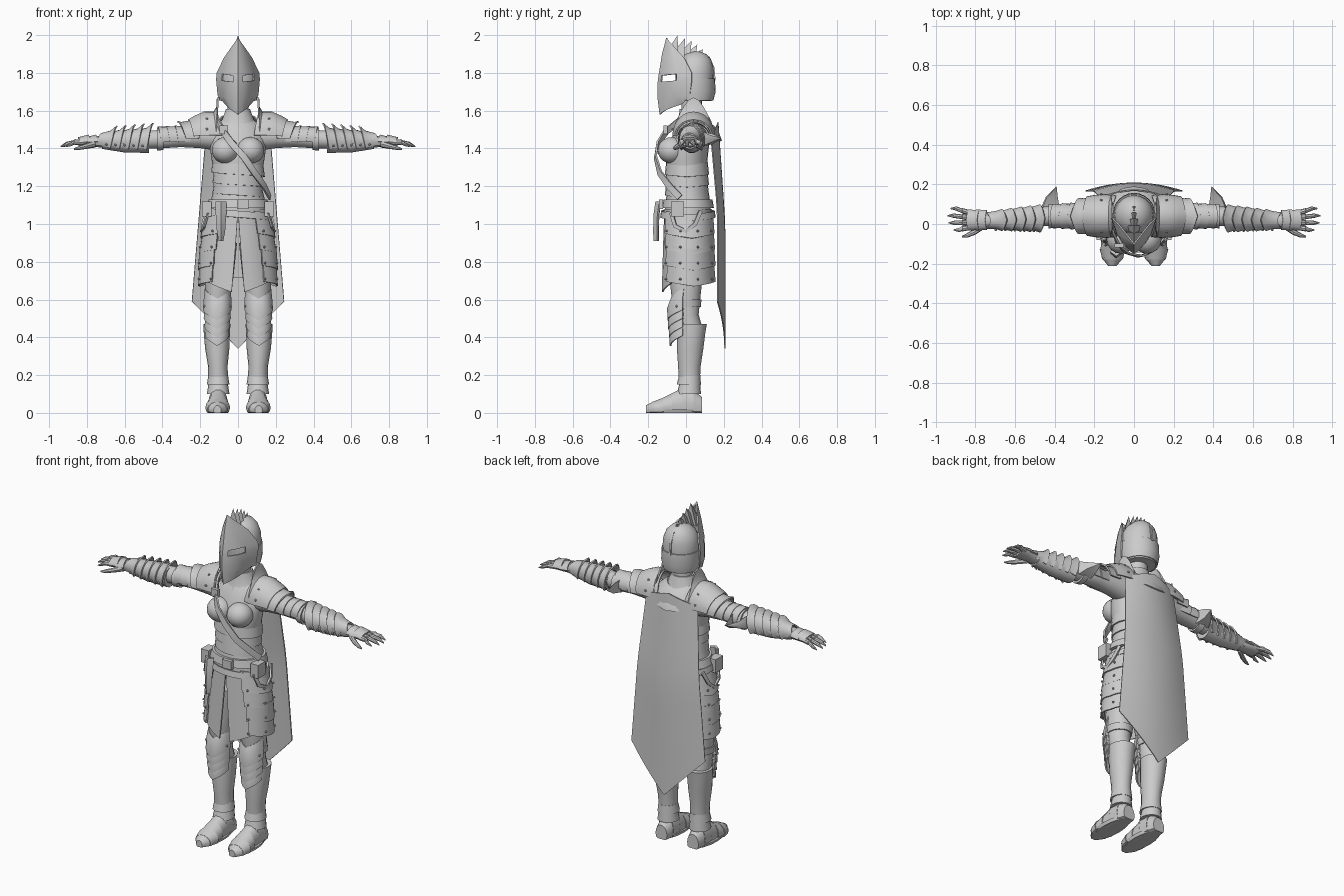
import bpy, bmesh, math
from mathutils import Vector

steel = bpy.data.materials.new("plain_grey")
steel.diffuse_color = (0.6, 0.6, 0.6, 1)


def finish(name, bm, thick=0, mirror=False):
    bmesh.ops.remove_doubles(bm, verts=bm.verts[:], dist=0.0002)
    bmesh.ops.recalc_face_normals(bm, faces=bm.faces[:])
    if thick:
        bmesh.ops.solidify(bm, geom=bm.faces[:], thickness=thick)
        bmesh.ops.recalc_face_normals(bm, faces=bm.faces[:])
    me = bpy.data.meshes.new(name)
    bm.to_mesh(me)
    bm.free()
    me.materials.append(steel)
    me.shade_smooth()
    me.set_sharp_from_angle(angle=math.radians(35))
    ob = bpy.data.objects.new(name, me)
    bpy.context.collection.objects.link(ob)
    if mirror:
        ob.modifiers.new("Mirror", 'MIRROR')
    return ob


def grid(name, rows, thick=0, mirror=False, closed=False, caps=False, skip=()):
    """Quad surface through rows of points."""
    bm = bmesh.new()
    vs = [[bm.verts.new(p) for p in row] for row in rows]
    n = len(rows[0])
    for i in range(len(rows) - 1):
        for j in range(n if closed else n - 1):
            if (i, j) not in skip:
                k = (j + 1) % n
                bm.faces.new((vs[i][j], vs[i][k], vs[i + 1][k], vs[i + 1][j]))
    if caps:
        bm.faces.new(vs[0][::-1])
        bm.faces.new(vs[-1])
    return finish(name, bm, thick, mirror)


def point(axis, ring, deg, dip=0):
    """Point on an elliptical ring (t, centre1, centre2, radius1, radius2)."""
    t, c1, c2, r1, r2 = ring[:5]
    a = c1 + r1 * math.cos(math.radians(deg))
    b = c2 + r2 * math.sin(math.radians(deg))
    t += dip
    if axis == 'z':
        return Vector((a, b, t))
    if axis == 'x':
        return Vector((t, a, b))
    return Vector((a, t, max(b, 0)))


def loft(name, axis, rings, n=16, mirror=False):
    rows = [[point(axis, r, 360 * j / n) for j in range(n)] for r in rings]
    return grid(name, rows, mirror=mirror, closed=True, caps=True)


def shell(name, axis, rings, a0, a1, n=12, dip=0, thick=0.008, mirror=True):
    """Curved plate; dip moves its middle along the axis into a chevron."""
    rows = [[point(axis, r, a0 + (a1 - a0) * j / n, dip * (1 - abs(2 * j / n - 1)))
             for j in range(n + 1)] for r in rings]
    return grid(name, rows, thick, mirror)


def ribbon(name, path, width, mirror=False):
    pts = [Vector(p) for p in path]
    rows = []
    for i, p in enumerate(pts):
        tan = pts[min(i + 1, len(pts) - 1)] - pts[max(i - 1, 0)]
        side = tan.cross(Vector((p.x, p.y, 0))).normalized() * width / 2
        rows.append([p - side, p + side])
    return grid(name, rows, 0.01, mirror)


def rivets(name, pts, r=0.007):
    bm = bmesh.new()
    for p in pts:
        ball = bmesh.ops.create_icosphere(bm, subdivisions=1, radius=r)
        bmesh.ops.translate(bm, verts=ball['verts'], vec=p)
    return finish(name, bm, mirror=True)


def box(name, loc, size, mirror=False):
    bm = bmesh.new()
    bmesh.ops.create_cube(bm, size=1)
    for v in bm.verts:
        v.co = Vector(loc) + v.co * Vector(size)
    return finish(name, bm, mirror=mirror)


# Helmet: dome, neck guard band and ridge
loft("helmet_dome", 'z', [(1.65, 0, .045, .09, .09), (1.71, 0, .045, .098, .10), (1.78, 0, .045, .102, .102),
     (1.83, 0, .045, .097, .1), (1.87, 0, .048, .08, .085), (1.9, 0, .052, .05, .055), (1.913, 0, .055, .015, .015)], 20)
shell("neck_guard", 'z', [(1.655, 0, .045, .1, .1), (1.70, 0, .045, .108, .112), (1.77, 0, .045, .106, .108)],
      -25, 205, 16, mirror=False)
ribbon("dome_ridge", [(0, .157, 1.76), (0, .15, 1.83), (0, .125, 1.885), (0, .07, 1.918)], .012)

# Face mask: keeled plate with open eye slits (keel y, keel z, side x, y, z)
rows = []
for ky, kz, sx, sy, sz in [(-.105, 1.985, .004, -.1, 1.98), (-.127, 1.9, .075, -.01, 1.88), (-.146, 1.783, .113, .03, 1.8),
                           (-.15, 1.75, .116, .03, 1.765), (-.15, 1.66, .108, .02, 1.68), (-.14, 1.58, .07, -.02, 1.635)]:
    row = []
    for u in (0, .18, .42, .65, 1):
        h = u * math.pi / 2
        row.append(Vector((sx * (.5 * u + .5 * math.sin(h)), ky + (sy - ky) * (.4 * u + .6 * (1 - math.cos(h))),
                           kz + (sz - kz) * u)))
    rows.append(row)
grid("face_mask", rows, .008, True, skip={(2, 1), (2, 2)})

# Swept crest feathers
for i, (ty, tz) in enumerate([(-.045, 2.0), (-.005, 1.985), (.03, 1.97), (.06, 1.95), (.09, 1.925)]):
    bm = bmesh.new()
    y, w = -.09 + .03 * i, .04 - .004 * i
    a, b, c, d = [bm.verts.new(p) for p in ((-w, y + .05, 1.87), (w, y + .05, 1.87), (0, y - .03, 1.88), (0, ty, tz))]
    for f in ((a, b, c), (a, b, d), (b, c, d), (c, a, d)):
        bm.faces.new(f)
    finish("crest_feather", bm)

# Neck and torso
loft("neck", 'z', [(1.5, 0, .035, .065, .06), (1.58, 0, .03, .055, .055), (1.69, 0, .03, .055, .055)])
loft("gorget", 'z', [(1.51, 0, .035, .115, .09), (1.55, 0, .035, .085, .075), (1.61, 0, .03, .063, .063)])
loft("torso", 'z', [(1.04, 0, .01, .155, .125), (1.14, 0, .01, .14, .115), (1.2, 0, .01, .125, .105),
     (1.27, 0, .005, .128, .105), (1.33, 0, .003, .138, .11), (1.4, 0, .01, .148, .11), (1.47, 0, .03, .15, .1),
     (1.53, 0, .038, .115, .085), (1.56, 0, .04, .07, .06)], 24)
bm = bmesh.new()
bmesh.ops.create_uvsphere(bm, u_segments=16, v_segments=10, radius=1)
for v in bm.verts:
    v.co = Vector((.066, -.075, 1.39)) + v.co * Vector((.073, .075, .07))
finish("breastplate_cup", bm, mirror=True)
for z, r in ((1.31, .142), (1.255, .135), (1.2, .135)):
    shell("waist_lame", 'z', [(z + .03, 0, .005, r - .008, .11), (z - .035, 0, .005, r, .117)], -180, 180, 24,
          -.025, mirror=False)
ribbon("baldric", [(-.11, .03, 1.575), (-.1, -.04, 1.54), (-.075, -.1, 1.49), (-.03, -.143, 1.425), (.03, -.157, 1.355),
       (.085, -.135, 1.27), (.135, -.085, 1.2), (.165, -.03, 1.14)], .035)
box("baldric_buckle", (-.075, -.108, 1.5), (.045, .02, .045))

# Belts, buckle, pouches and hanging scabbard
loft("belt", 'z', [(1.085, 0, .01, .168, .138), (1.13, 0, .01, .155, .13)], 24)
box("buckle", (.025, -.133, 1.105), (.06, .02, .05))
shell("low_belt", 'z', [(1.055, 0, .01, .178, .147), (1.09, 0, .01, .172, .142)], -180, 180, 24, -.04, mirror=False)
grid("scabbard", [[Vector((-.09 - w, -.15 - d, z)), Vector((-.09, -.172 - d, z)), Vector((-.09 + w, -.152 - d, z))]
     for w, d, z in ((.03, -.01, 1.12), (.028, 0, 1.05), (.022, .002, .96), (.012, 0, .91))], .012)
box("pouch", (.165, -.045, 1.08), (.05, .07, .08), True)
ribbon("belt_loop", [(.165, -.08, 1.06), (.185, -.06, .99), (.195, 0, .96), (.19, .05, 1.0), (.17, .08, 1.07)], .02, True)

# Skirt cloth with a front slit and pointed hem
rows = []
for v in (0, .2, .4, .6, .8, 1):
    row = []
    for j in range(15):
        u = j / 14
        hem = .64 + .2 * u if u < .45 else .73 - .03 * (u - .45)
        ring = (1.08 + (hem - 1.08) * v, 0, .01, .155 + .042 * v, .125 + .015 * v)
        row.append(point('z', ring, -90 + 10 * v + (180 - 10 * v) * u))
    rows.append(row)
grid("skirt", rows, .008, True)

# Hip lames
pins = []
for i in range(4):
    top, low = 1.07 - .09 * i, .95 - .085 * i
    g = .006 * min(i, 2)
    ring = (low, 0, .01, .2 + g, .146 + g / 2)
    shell("hip_lame", 'z', [(top, 0, .01, .168 + 3 * g, .137 + g / 2), ring], -58 + 3 * i, 75, 14, -.025)
    pins += [point('z', (low + .025, 0, .01, .203 + g, .152 + g / 2), a, -.012) for a in (-48, -15, 20, 55)]
rivets("hip_rivet", pins)

# Legs, greaves and ankle bands
loft("leg", 'z', [(.9, .088, .01, .083, .1), (.72, .1, .0, .076, .088), (.6, .108, .0, .066, .075), (.52, .11, .005, .058, .062),
     (.45, .11, .025, .06, .062), (.3, .108, .02, .048, .055), (.1, .105, .025, .042, .048)], 16, True)
loft("greave", 'z', [(.18, .105, .018, .052, .056), (.25, .107, .018, .052, .06), (.34, .11, .022, .064, .07),
     (.42, .112, .028, .069, .074), (.47, .112, .032, .072, .078)], 16, True)
loft("thigh_band", 'z', [(.56, .109, .005, .068, .073), (.60, .108, .002, .073, .08)], 16, True)
for z in (.175, .125):
    loft("ankle_band", 'z', [(z - .025, .105, .015, .06, .064), (z + .025, .105, .02, .052, .056)], 16, True)

# Layered pointed knee guards
for i in range(4):
    g = .004 * i
    shell("knee_guard", 'z', [(.66 - .05 * i, .108, -.005, .068 - g, .075 - g),
          (.61 - .05 * i, .108, -.01, .073 - g, .09 - g), (.545 - .045 * i, .11, -.012, .076 - g, .086 - g)],
          185, 355, 10, -.055)
rivets("knee_rivet", [point('z', (.585, .108, -.01, .078, .095), a, -.02) for a in (205, 335)])

# Armoured shoes: overlapping plates from heel to toe (y, half width, height)
foot = [(.085, .038, .085), (.04, .05, .13), (-.02, .052, .135), (-.075, .058, .105), (-.125, .066, .08),
        (-.17, .055, .062), (-.213, .02, .04)]
for i in range(6):
    (y0, w0, h0), (y1, w1, h1) = foot[i:i + 2]
    s = .93 if 1 < i < 5 else 1
    x0, x1 = .105 - .02 * min(y0, 0), .105 - .02 * min(y1, 0)
    loft("shoe_plate", 'y', [(y0, x0, h0 * .35, w0, h0 * .65), (y1 - .008 * (i < 5), x1, h1 * .35, w1 * s, h1 * .65 * s)], 14, True)
loft("sole", 'z', [(0, .107, -.06, .055, .135), (.018, .107, -.062, .062, .145)], 16, True)

# Arms
loft("arm", 'x', [(.1, .04, 1.46, .075, .075), (.2, .04, 1.465, .065, .065), (.3, .04, 1.46, .058, .054), (.4, .042, 1.45, .05, .05),
     (.5, .035, 1.445, .048, .048), (.62, .025, 1.437, .042, .04), (.74, .02, 1.435, .032, .028)], 14, True)
for i in range(3):
    x = .28 + .045 * i
    shell("arm_lame", 'x', [(x - .03, .04, 1.458, .06, .058), (x + .035, .04, 1.455, .068 - .003 * i, .066 - .003 * i)],
          -20, 200, 12, .02)
loft("elbow_band", 'x', [(.395, .04, 1.448, .06, .058), (.43, .04, 1.447, .062, .06)], 14, True)
grid("elbow_fin", [[Vector((.375, .08, z)), Vector((.385, .14, 1.45 + (z - 1.45) * .7)), Vector((.39, .19, 1.455))]
     for z in (1.49, 1.45, 1.41)] + [[Vector((.46, .08, 1.41)), Vector((.44, .13, 1.43)), Vector((.39, .19, 1.455))],
     [Vector((.47, .08, 1.45)), Vector((.445, .135, 1.45)), Vector((.39, .19, 1.455))],
     [Vector((.46, .08, 1.49)), Vector((.44, .13, 1.47)), Vector((.39, .19, 1.455))]], 0, True, closed=False)

# Forearm guards with flared overlapping lames
pins = []
for i in range(5):
    x, g = .485 + .048 * i, .004 * i
    shell("forearm_lame", 'x', [(x, .028 - g / 2, 1.447, .072 - g, .09 - g), (x + .03, .028 - g / 2, 1.445, .062 - g, .066 - g),
          (x + .08, .025 - g / 2, 1.442, .057 - g, .056 - g)], -40, 220, 12, -.035)
    pins.append(point('x', (x + .02, .028 - g / 2, 1.445, .07 - g, .076 - g), 205))
rivets("forearm_rivet", pins)
loft("forearm_cuff", 'x', [(.47, .03, 1.435, .058, .06), (.6, .025, 1.432, .053, .055), (.72, .02, 1.433, .042, .036)], 14, True)

# Gauntlets and fingers
loft("palm", 'x', [(.7, .02, 1.435, .036, .032), (.745, .02, 1.437, .042, .03), (.8, .02, 1.435, .05, .024), (.845, .02, 1.43, .048, .018)], 12, True)
for x in (.76, .8):
    shell("hand_plate", 'x', [(x - .02, .02, 1.437, .05, .036), (x + .035, .02, 1.433, .053, .026)], 0, 180, 8, .012)
for j, tip in enumerate((.925, .94, .935, .91)):
    y0, y1 = .055 - .024 * j, .078 - .036 * j
    ym = (y0 + y1) / 2
    loft("finger", 'x', [(.82, y0, 1.432, .013, .014), (.865, ym, 1.434, .014, .015), (.868, ym, 1.432, .012, .012),
         (tip - .03, y1, 1.424, .011, .011), (tip, y1, 1.41, .003, .003)], 8, True)
loft("thumb", 'x', [(.755, -.005, 1.425, .02, .02), (.8, -.038, 1.413, .016, .015), (.84, -.057, 1.403, .012, .011),
     (.868, -.064, 1.397, .004, .004)], 8, True)

# Shoulder guards with a raised collar flange
shell("shoulder_guard", 'x', [(.085, .04, 1.47, .105, .125), (.15, .04, 1.47, .112, .125), (.2, .04, 1.468, .106, .105),
      (.235, .04, 1.465, .1, .088)], 0, 180, 14, .03)
shell("shoulder_lame", 'x', [(.2, .04, 1.462, .092, .088), (.255, .04, 1.46, .09, .08), (.275, .04, 1.46, .092, .086)],
      -5, 185, 14, .045)
flange = []
for a in range(0, 181, 15):
    s = math.sin(math.radians(a))
    c = math.cos(math.radians(a))
    flange.append([Vector((.125 + .01 * s, .04 + .1 * c, 1.47 + .115 * s)), Vector((.115, .04 + .108 * c, 1.47 + .15 * s)),
                   Vector((.112, .04 + .105 * c, 1.47 + .15 * s + .05 * s ** 6))])
grid("collar_flange", flange, .008, True)
rivets("shoulder_rivet", [point('x', (.165, .04, 1.47, .114, .124), a) for a in (15, 45, 135, 165)])

# Cape with a pointed hem, and its yoke
rows = []
for i in range(11):
    v = i / 10
    row = []
    for j in range(-6, 7):
        u = j / 6
        hem = .34 + .25 * abs(u)
        top = 1.54 - .05 * abs(u)
        row.append(Vector((u * (.17 + .075 * v), .172 + .037 * min(1, v * 2.2) - .04 * u * u, top + (hem - top) * v)))
    rows.append(row)
grid("cape", rows, .006)
shell("cape_yoke", 'z', [(1.47, 0, .03, .165, .16), (1.53, 0, .035, .135, .135), (1.575, 0, .035, .085, .08)],
      10, 170, 8, -.03, mirror=False)
